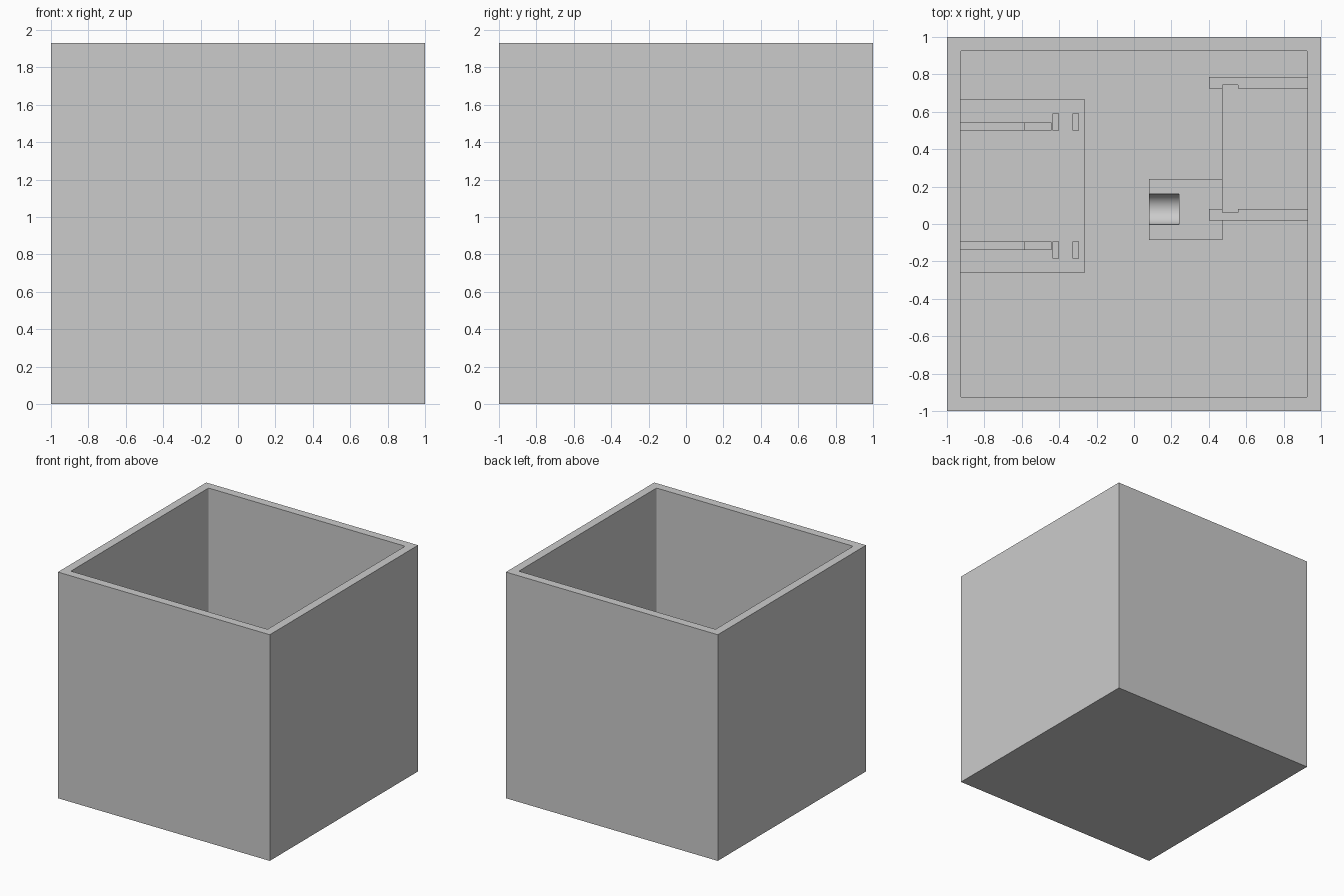
import bpy, bmesh
from math import pi

cube = bpy.data.objects.get("Cube")
if cube:
    bpy.data.objects.remove(cube, do_unlink=True)

grey = bpy.data.materials.new("plain_grey")
grey.use_nodes = True
colour = (0.6, 0.6, 0.6, 1)
grey.diffuse_color = colour
grey.node_tree.nodes["Principled BSDF"].inputs["Base Color"].default_value = colour

HEIGHT, INNER, FLOOR = 1.93, 0.928, 0.07


def finish(name, bm):
    mesh = bpy.data.meshes.new(name)
    bm.to_mesh(mesh)
    bm.free()
    mesh.materials.append(grey)
    obj = bpy.data.objects.new(name, mesh)
    bpy.context.collection.objects.link(obj)
    return obj


def box(name, x, y, z, corner=0):
    """Box from (min, max) pairs, with optional rounded upright edges."""
    bm = bmesh.new()
    bmesh.ops.create_cube(bm, size=1)
    for v in bm.verts:
        v.co = [r[0] if c < 0 else r[1] for c, r in zip(v.co, (x, y, z))]
    if corner:
        upright = [e for e in bm.edges
                   if abs(e.verts[0].co.z - e.verts[1].co.z) > 0.01]
        bmesh.ops.bevel(bm, geom=upright, offset=corner, segments=3,
                        profile=0.5, affect='EDGES')
    return finish(name, bm)


def cut(target, cutter):
    """Subtract the cutter, then remove it."""
    mod = target.modifiers.new("cut", 'BOOLEAN')
    mod.operation, mod.solver, mod.object = 'DIFFERENCE', 'EXACT', cutter
    bpy.context.view_layer.update()
    graph = bpy.context.evaluated_depsgraph_get()
    mesh = bpy.data.meshes.new_from_object(target.evaluated_get(graph))
    target.modifiers.clear()
    target.data = mesh
    bpy.data.objects.remove(cutter, do_unlink=True)


# Open housing with a blind pocket in the front wall
housing = box("housing", (-1, 1), (-1, 1), (0, HEIGHT))
cut(housing, box("cavity", (-INNER, INNER), (-INNER, INNER),
                 (FLOOR, HEIGHT + 0.1), corner=0.01))
cut(housing, box("pocket", (-0.64, -0.5), (-0.957, -0.9), (1.0, 1.21)))

# Low platform against the right wall
DECK = FLOOR + 0.07
box("right_platform", (-0.94, -0.265), (-0.262, 0.668), (FLOOR - 0.01, DECK))


def mirrored(y, centre, side):
    """Place a (near, far) offset range on one side of a centre line."""
    return sorted((centre + side * y[0], centre + side * y[1]))


# Stepped ribs and paired posts that hold an upright plate
for side, word in ((1, "back"), (-1, "front")):
    rib = mirrored((0.297, 0.341), 0.203, side)
    post = mirrored((0.297, 0.388), 0.203, side)
    box(word + "_rib_low", (-0.585, -0.44), rib, (DECK - 0.01, DECK + 0.08))
    box(word + "_rib_high", (-0.94, -0.585), rib, (DECK - 0.01, DECK + 0.16))
    for x, place in ((-0.437, "inner"), (-0.33, "outer")):
        box(f"{word}_{place}_post", (x, x + 0.037), post, (DECK - 0.01, DECK + 0.2))

# Raised base against the left wall
BASE = FLOOR + 0.1
box("left_base", (0.472, 0.94), (0.02, 0.785), (FLOOR - 0.01, BASE))

# Two facing guide rails, each with an upright slot
for side, word in ((1, "back"), (-1, "front")):
    rail = box(word + "_guide_rail", (0.402, 0.94),
               mirrored((0.322, 0.383), 0.4025, side), (FLOOR - 0.01, BASE + 0.2))
    cut(rail, box("slot", (0.472, 0.555),
                  mirrored((0.3, 0.34), 0.4025, side), (BASE, BASE + 0.3)))

# Cradle block with a half-round groove
CRADLE = FLOOR + 0.18
cradle = box("cradle", (0.08, 0.474), (-0.085, 0.24), (FLOOR - 0.01, CRADLE))
bpy.ops.mesh.primitive_cylinder_add(vertices=64, radius=0.082, depth=0.2,
                                    location=(0.14, 0.079, CRADLE),
                                    rotation=(0, pi / 2, 0))
cut(cradle, bpy.context.object)
bpy.ops.object.select_all(action='DESELECT')
cradle.select_set(True)
bpy.context.view_layer.objects.active = cradle
bpy.ops.object.shade_smooth_by_angle(angle=0.5)
